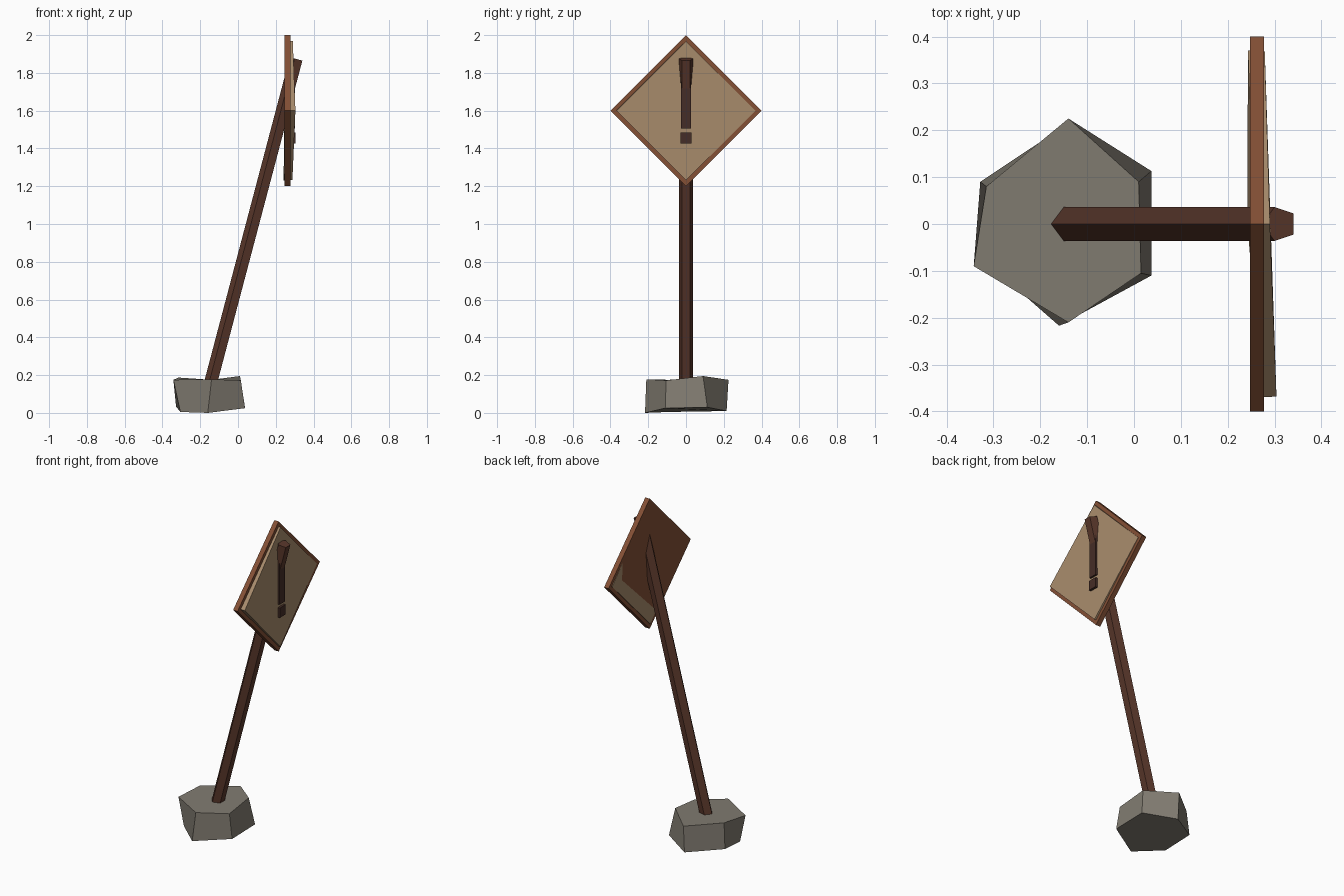
import bpy, bmesh
from math import sin, cos, atan2, radians
from mathutils import Vector, Matrix

if "Cube" in bpy.data.objects:
    bpy.data.objects.remove(bpy.data.objects["Cube"])


def material(name, rgb):
    m = bpy.data.materials.new(name)
    m.diffuse_color = (*rgb, 1)
    m.use_nodes = True
    m.node_tree.nodes["Principled BSDF"].inputs["Base Color"].default_value = m.diffuse_color
    return m


stone = material("stone", (0.22, 0.20, 0.165))
dark_wood = material("dark_wood", (0.10, 0.038, 0.024))
red_wood = material("red_wood", (0.23, 0.08, 0.036))
cream = material("cream", (0.39, 0.26, 0.15))
paint = material("dark_paint", (0.06, 0.026, 0.02))


def loft(name, ring_a, ring_b, mat):
    """Closed flat-shaded solid between two rings with equal point counts."""
    bm = bmesh.new()
    a = [bm.verts.new(p) for p in ring_a]
    b = [bm.verts.new(p) for p in ring_b]
    n = len(a)
    bm.faces.new(a)
    bm.faces.new(b)
    for i in range(n):
        j = (i + 1) % n
        bm.faces.new((a[i], a[j], b[j], b[i]))
    bmesh.ops.recalc_face_normals(bm, faces=bm.faces)
    mesh = bpy.data.meshes.new(name)
    bm.to_mesh(mesh)
    bm.free()
    mesh.materials.append(mat)
    ob = bpy.data.objects.new(name, mesh)
    bpy.context.collection.objects.link(ob)
    return ob


# Rough six-sided stone base
top = [(0.01, 0.09, 0.195), (-0.14, 0.225, 0.175), (-0.315, 0.08, 0.187),
       (-0.342, -0.09, 0.175), (-0.14, -0.21, 0.178), (0.015, -0.105, 0.172)]
bottom = [(0.037, 0.113, 0.03), (-0.14, 0.215, 0.01), (-0.328, 0.09, 0.033),
          (-0.305, -0.09, 0.005), (-0.16, -0.217, 0.0), (0.037, -0.11, 0.025)]
loft("stone_base", bottom, top, stone)

# Leaning five-sided post, ridge toward the back of the board
start, end = Vector((-0.157, 0, 0.1)), Vector((0.311, 0, 1.873))
lean = Matrix.Rotation(atan2(end.x - start.x, end.z - start.z), 3, 'Y')
section = [lean @ Vector((0.038 * cos(radians(36 + 72 * i)),
                          0.038 * sin(radians(36 + 72 * i)), 0)) for i in range(5)]
loft("post", [start + p for p in section], [end + p for p in section], dark_wood)


def diamond(xs, r):
    """Ring of +y, top, -y, bottom corners with an x depth for each."""
    return [(x, r * dy, 1.6 + r * dz)
            for x, (dy, dz) in zip(xs, ((1, 0), (0, 1), (-1, 0), (0, -1)))]


# Diamond backing board and the slightly crooked face panel
loft("backing_board", diamond([0.247] * 4, 0.4), diamond([0.277] * 4, 0.4), red_wood)
loft("face_panel", diamond((0.243, 0.257, 0.272, 0.242), 0.37),
     diamond((0.279, 0.290, 0.304, 0.288), 0.368), cream)


def block(name, half_width, z0, z1, x0, x1):
    def ring(x):
        return [(x, -half_width, z0), (x, half_width, z0),
                (x, half_width, z1), (x, -half_width, z1)]
    loft(name, ring(x0), ring(x1), paint)


# Warning mark: long bar and short dot
block("mark_bar", 0.027, 1.505, 1.76, 0.28, 0.302)
block("mark_dot", 0.028, 1.425, 1.485, 0.28, 0.304)
